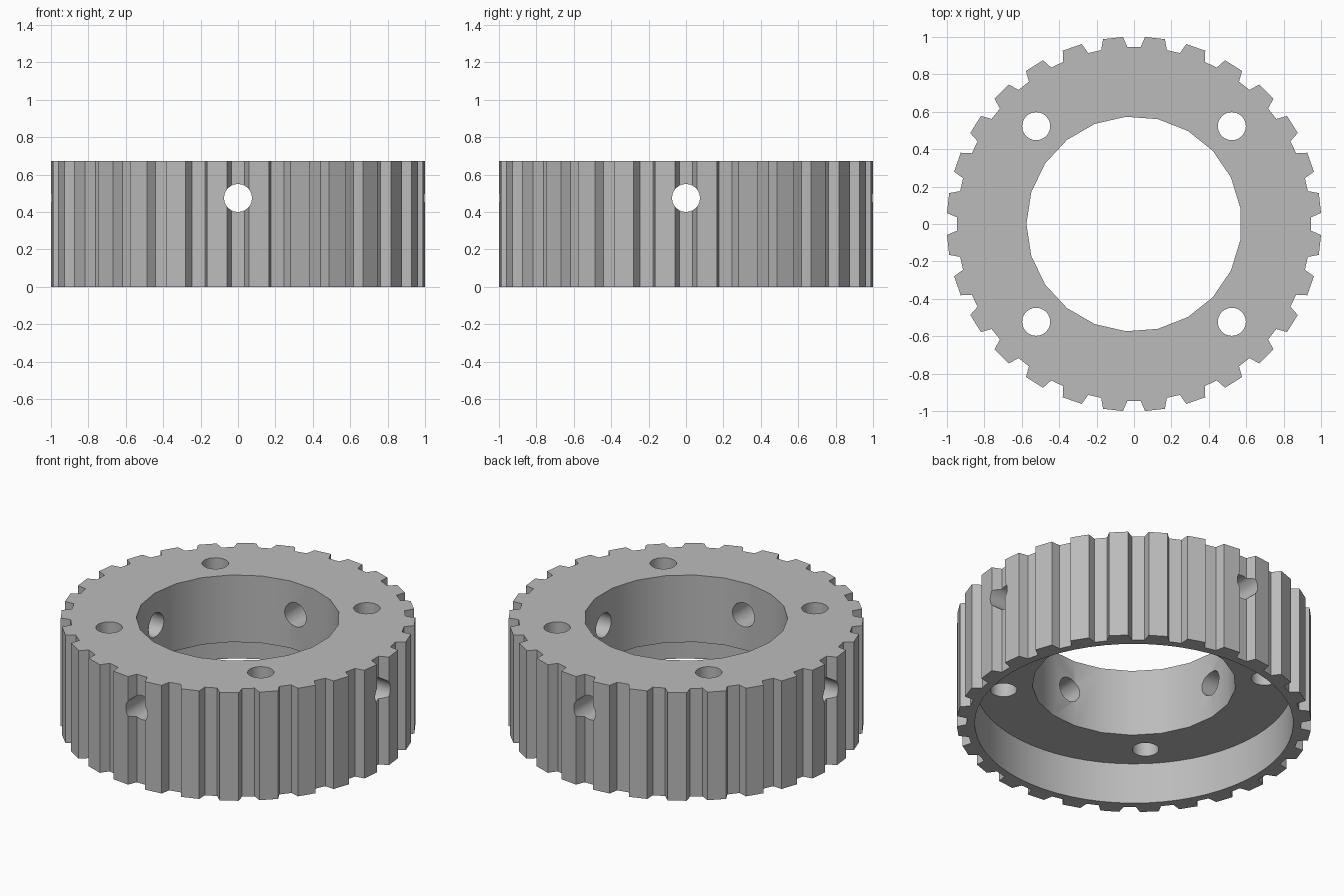
import bpy
import bmesh
from math import sin, cos, pi, radians
from mathutils import Matrix, Vector

HEIGHT = 0.674
TEETH = 28

cube = bpy.data.objects.get("Cube")
if cube:
    bpy.data.objects.remove(cube, do_unlink=True)

grey = bpy.data.materials.new("plain grey")
grey.use_nodes = True
colour = (0.5, 0.5, 0.5, 1)
grey.diffuse_color = colour
grey.node_tree.nodes["Principled BSDF"].inputs["Base Color"].default_value = colour


def polar(r, a):
    return (r * cos(a), r * sin(a))


def prism(name, profile, z0, z1, matrix=Matrix()):
    """Extrude a closed 2D profile from z0 to z1."""
    bm = bmesh.new()
    face = bm.faces.new([bm.verts.new((x, y, z0)) for x, y in profile])
    top = bmesh.ops.extrude_face_region(bm, geom=[face])["geom"]
    verts = [v for v in top if isinstance(v, bmesh.types.BMVert)]
    bmesh.ops.translate(bm, verts=verts, vec=Vector((0, 0, z1 - z0)))
    bmesh.ops.recalc_face_normals(bm, faces=bm.faces)
    bm.transform(matrix)
    mesh = bpy.data.meshes.new(name)
    bm.to_mesh(mesh)
    bm.free()
    mesh.materials.append(grey)
    obj = bpy.data.objects.new(name, mesh)
    bpy.context.collection.objects.link(obj)
    return obj


def circle(r, n, start=0.0, cx=0.0, cy=0.0):
    pts = [polar(r, start + 2 * pi * i / n) for i in range(n)]
    return [(x + cx, y + cy) for x, y in pts]


# Toothed ring: each step is a valley floor followed by a tooth
step = 2 * pi / TEETH
root, tip = radians(2.15), radians(3.35)
profile = []
for i in range(TEETH):
    a = i * step
    profile += [polar(0.946, a - root), polar(0.946, a + root),
                polar(1.0017, a + tip), polar(1.0017, a + step - tip)]
ring = prism("toothed_ring", profile, 0, HEIGHT)

# Central bore and the wide recess in the underside
cutters = [
    prism("bore_cutter", circle(0.575, 21, pi), -0.1, HEIGHT + 0.1),
    prism("recess_cutter", circle(0.9, 64), -0.1, 0.256),
]

# Four vertical bolt holes
for sx in (-1, 1):
    for sy in (-1, 1):
        cutters.append(prism("bolt_hole_cutter",
                             circle(0.075, 24, 0, sx * 0.523, sy * 0.523),
                             0.1, HEIGHT + 0.1))

# Four radial set-screw holes
for i in range(4):
    turn = (Matrix.Translation((0, 0, 0.475)) @ Matrix.Rotation(i * pi / 2, 4, "Z")
            @ Matrix.Rotation(pi / 2, 4, "Y"))
    cutters.append(prism("screw_hole_cutter", circle(0.075, 24), 0.3, 1.1, turn))

# Cut the openings, then remove the cutters
bpy.ops.object.select_all(action="DESELECT")
bpy.context.view_layer.objects.active = ring
ring.select_set(True)
for cutter in cutters:
    cutter.hide_render = True
    mod = ring.modifiers.new("cut", "BOOLEAN")
    mod.operation = "DIFFERENCE"
    mod.solver = "EXACT"
    mod.object = cutter
    bpy.ops.object.modifier_apply(modifier=mod.name)
    bpy.data.objects.remove(cutter, do_unlink=True)

bpy.ops.object.shade_smooth_by_angle(angle=radians(30))
